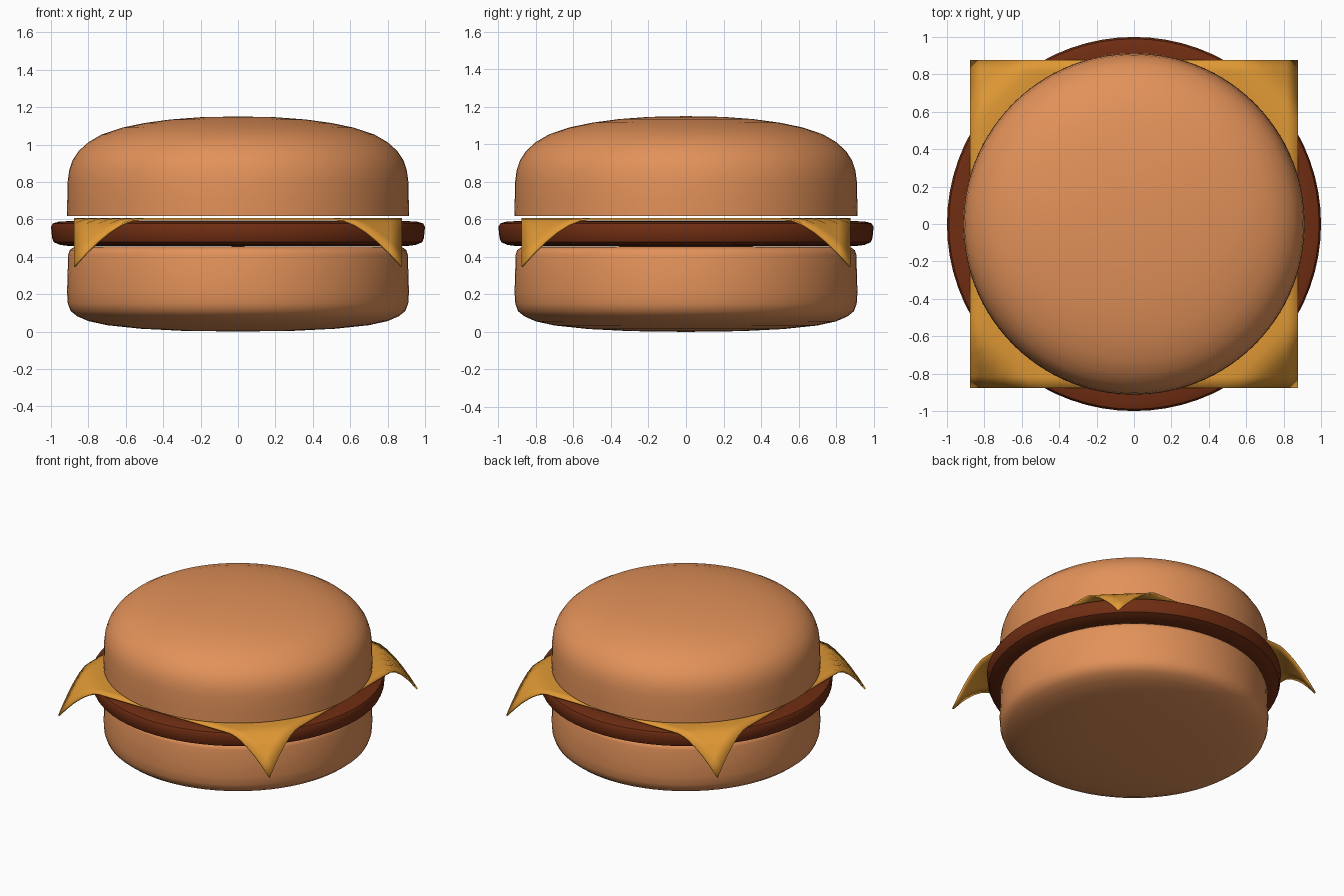
import bpy, bmesh, math

cube = bpy.data.objects.get("Cube")
if cube:
    bpy.data.objects.remove(cube, do_unlink=True)


def material(name, rgb):
    mat = bpy.data.materials.new(name)
    mat.use_nodes = True
    color = (*rgb, 1.0)
    mat.diffuse_color = color
    node = next(n for n in mat.node_tree.nodes if n.type == 'BSDF_PRINCIPLED')
    node.inputs["Base Color"].default_value = color
    node.inputs["Roughness"].default_value = 0.7
    return mat


def add_object(name, bm, mat):
    bmesh.ops.recalc_face_normals(bm, faces=bm.faces)
    mesh = bpy.data.meshes.new(name)
    bm.to_mesh(mesh)
    bm.free()
    mesh.materials.append(mat)
    obj = bpy.data.objects.new(name, mesh)
    bpy.context.collection.objects.link(obj)
    bpy.ops.object.select_all(action='DESELECT')
    obj.select_set(True)
    bpy.context.view_layer.objects.active = obj
    bpy.ops.object.shade_smooth_by_angle(angle=math.radians(40))
    return obj


def lathe(name, profile, mat, sides=72):
    """Revolve (radius, height) points around z; both ends lie on the axis."""
    bm = bmesh.new()
    verts = [bm.verts.new((r, 0, z)) for r, z in profile]
    edges = [bm.edges.new(pair) for pair in zip(verts, verts[1:])]
    bmesh.ops.spin(bm, geom=verts + edges, cent=(0, 0, 0), axis=(0, 0, 1),
                   angle=math.tau, steps=sides, use_merge=False)
    bmesh.ops.remove_doubles(bm, verts=bm.verts, dist=0.0005)
    return add_object(name, bm, mat)


bun = material("toasted bun", (0.76, 0.285, 0.1))
meat = material("grilled meat", (0.16, 0.026, 0.006))
cheddar = material("cheddar", (0.74, 0.315, 0.034))

# Bottom bun with a rounded base
lathe("bottom_bun", [
    (0, 0), (0.3, 0.004), (0.52, 0.015), (0.7, 0.034), (0.8, 0.056),
    (0.86, 0.082), (0.895, 0.11), (0.91, 0.15), (0.914, 0.21), (0.908, 0.41),
    (0.9, 0.435), (0.88, 0.45), (0.84, 0.455), (0, 0.455)], bun)

# Patty, slightly wider than the buns
lathe("patty", [
    (0, 0.456), (0.9, 0.457), (0.95, 0.463), (0.985, 0.478), (0.994, 0.5),
    (1.0, 0.56), (0.99, 0.578), (0.96, 0.587), (0.9, 0.591), (0, 0.591)], meat)

# Domed top bun
lathe("top_bun", [
    (0, 0.617), (0.914, 0.617), (0.913, 0.7), (0.911, 0.8), (0.903, 0.86),
    (0.885, 0.915), (0.852, 0.965), (0.8, 1.012), (0.73, 1.053),
    (0.62, 1.09), (0.5, 1.115), (0.36, 1.134), (0.2, 1.146), (0, 1.15)], bun)

# Square cheese slice whose corners droop over the patty
HALF, TOP = 0.878, 0.606
bm = bmesh.new()
bmesh.ops.create_grid(bm, x_segments=28, y_segments=28, size=HALF)
for v in bm.verts:
    t = max(0.0, (abs(v.co.x) + abs(v.co.y) - 1.42) / (2 * HALF - 1.42))
    v.co.z = TOP - 0.255 * t ** 1.55
cheese = add_object("cheese_slice", bm, cheddar)
solid = cheese.modifiers.new("thickness", 'SOLIDIFY')
solid.thickness = 0.012
solid.offset = -1
